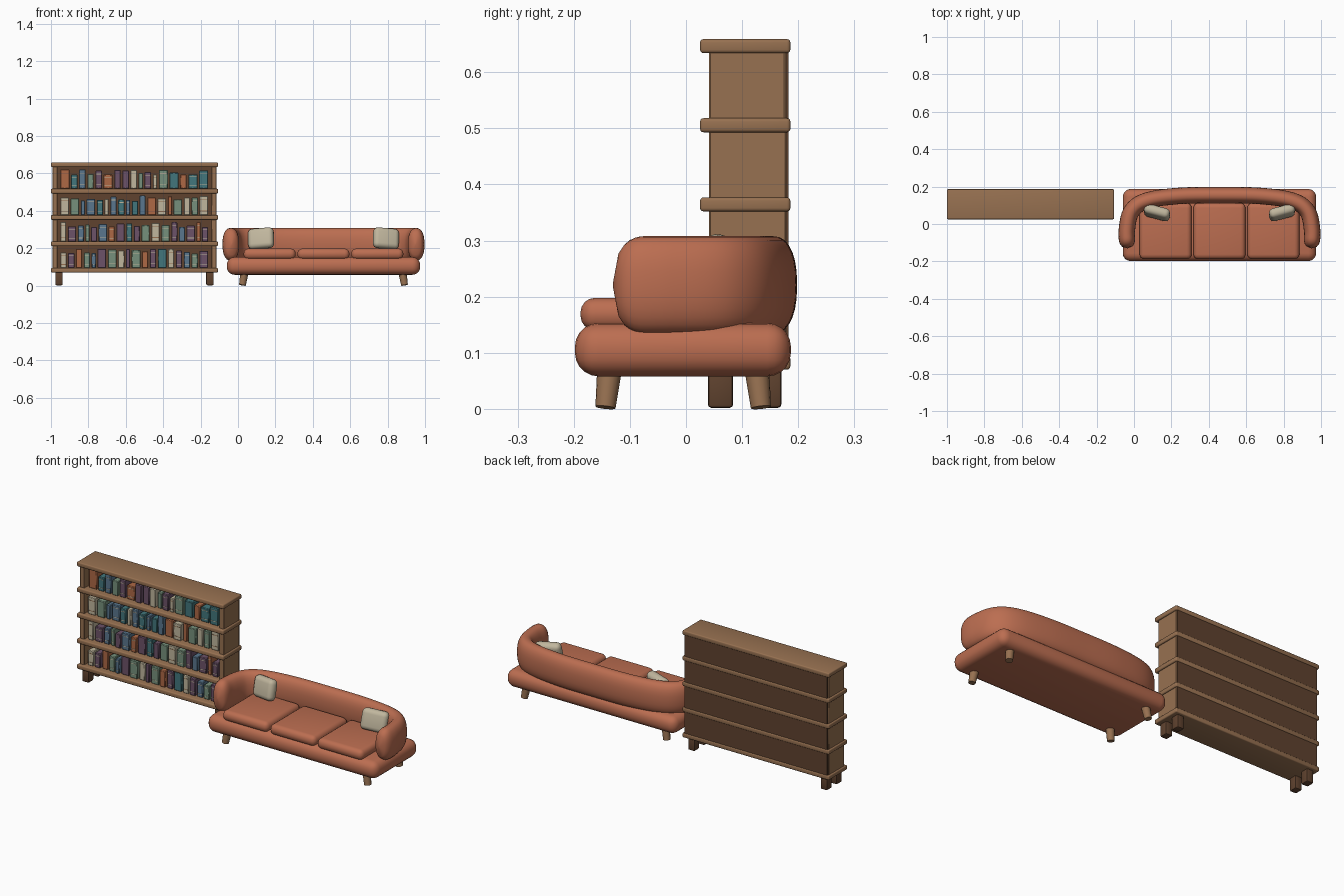
import bpy, bmesh, math, random
from mathutils import Vector, Matrix, Euler

random.seed(4)
default = bpy.data.objects.get("Cube")
if default:
    bpy.data.objects.remove(default)


def material(name, r, g, b):
    m = bpy.data.materials.new(name)
    m.use_nodes = True
    m.diffuse_color = (r, g, b, 1)
    m.node_tree.nodes["Principled BSDF"].inputs["Base Color"].default_value = (r, g, b, 1)
    return m


TERRACOTTA = material("terracotta fabric", 0.5, 0.155, 0.082)
WOOD = material("wood", 0.31, 0.165, 0.082)
DARK = material("dark wood", 0.115, 0.055, 0.028)
CREAM = material("cream", 0.53, 0.47, 0.34)
BOOKS = {
    "c": CREAM,
    "o": material("book orange", 0.42, 0.14, 0.06),
    "t": material("book teal", 0.055, 0.18, 0.2),
    "g": material("book green", 0.18, 0.28, 0.2),
    "b": material("book blue", 0.1, 0.18, 0.27),
    "p": material("book purple", 0.15, 0.085, 0.14),
}


def finish(bm, name, mat, angle=40):
    bmesh.ops.recalc_face_normals(bm, faces=bm.faces)
    mesh = bpy.data.meshes.new(name)
    bm.to_mesh(mesh)
    bm.free()
    mesh.shade_smooth()
    mesh.set_sharp_from_angle(angle=math.radians(angle))
    mesh.materials.append(mat)
    ob = bpy.data.objects.new(name, mesh)
    bpy.context.collection.objects.link(ob)
    return ob


def box(name, mat, low, high, bevel=0.0, segments=3):
    """Box between two corners, with rounded edges; origin at its centre."""
    low, high = Vector(low), Vector(high)
    bm = bmesh.new()
    bmesh.ops.create_cube(bm, size=1)
    bmesh.ops.scale(bm, vec=high - low, verts=bm.verts)
    if bevel:
        bmesh.ops.bevel(bm, geom=bm.edges[:], offset=bevel, segments=segments,
                        profile=0.5, affect='EDGES', clamp_overlap=True)
    ob = finish(bm, name, mat)
    ob.location = (low + high) / 2
    return ob


# ---------- Bookcase ----------
LEFT, RIGHT = -1.0, -0.107
SHELF, STEP, BOTTOM = 0.025, 0.141, 0.07
for i in range(5):
    z = BOTTOM + STEP * i
    box(f"shelf_{i}", WOOD, (LEFT, 0.025, z), (RIGHT, 0.186, z + SHELF), 0.006)
for side, x in (("right", LEFT + 0.008), ("left", RIGHT - 0.036)):
    box(f"side_panel_{side}", WOOD, (x, 0.041, BOTTOM + 0.01), (x + 0.028, 0.178, 0.65), 0.003, 1)
box("back_panel", DARK, (LEFT + 0.012, 0.172, BOTTOM + 0.01), (RIGHT - 0.012, 0.183, 0.65))
for x in (-0.977, -0.17):
    for y in (0.039, 0.125):
        box("bookcase_foot", DARK, (x, y, 0.002), (x + 0.04, y + 0.045, BOTTOM + 0.005), 0.006, 2)

# Books: colour letter, then thin, medium or thick (S, M, L)
WIDTH = {"S": 1.0, "M": 1.5, "L": 2.1}
ROWS = [
    "cM pM oM gM bS pL gL cM pS gL oM pM tL cM pM bM gM pL",
    "cM pL bM gS pM bL oM pL tM pM gL cL gL pM bM pL oS pM",
    "cL gL bS bL tM cS bM tM bS tM bM oL cL oS gL cM gM cL",
    "oL tM bM gM pM oL pM pM cM gS pM cS gL tL oM tL tL",
]
START, END, GAP = -0.95, -0.16, 0.009
for r, row in enumerate(ROWS):
    books = row.split()
    unit = (END - START - GAP * (len(books) - 1)) / sum(WIDTH[b[1]] for b in books)
    x, z = START, BOTTOM + SHELF + STEP * r
    for b in books:
        w, h = WIDTH[b[1]] * unit, random.uniform(0.075, 0.104)
        front = random.uniform(0.05, 0.06)
        box("book", BOOKS[b[0]], (x, front, z), (x + w, 0.16, z + h), 0.003, 1)
        # Spine bands
        if random.random() < 0.5:
            band = WOOD if b[0] == "c" else CREAM
            for f in (0.2, 0.8):
                box("spine_band", band, (x + 0.003, front - 0.001, z + h * f),
                    (x + w - 0.003, front + 0.002, z + h * f + 0.003))
        x += w + GAP

# ---------- Sofa ----------
MID = 0.457
box("sofa_base", TERRACOTTA, (-0.06, -0.198, 0.058), (0.974, 0.187, 0.153), 0.042, 5)
for i in (-1, 0, 1):
    c = MID + i * 0.288
    box("seat_cushion", TERRACOTTA, (c - 0.139, -0.188, 0.14), (c + 0.139, 0.112, 0.198), 0.026, 4)


def spline(points, steps):
    """Smooth path through the points."""
    p = [points[0] * 2 - points[1]] + points + [points[-1] * 2 - points[-2]]
    out = []
    for a, b, c, d in zip(p, p[1:], p[2:], p[3:]):
        for k in range(steps):
            t = k / steps
            out.append(0.5 * (2 * b + (c - a) * t + (2 * a - 5 * b + 4 * c - d) * t * t
                              + (3 * b - a - 3 * c + d) * t ** 3))
    return out + [points[-1]]


def wrap_back():
    """Rounded back and arms: an oval section swept along a U, domed at the ends."""
    half = [Vector(v) for v in ((-0.034, -0.13), (-0.038, -0.03), (-0.012, 0.07),
                                (0.07, 0.125), (0.24, 0.15))]
    mirror = [Vector((2 * MID - v.x, v.y)) for v in reversed(half)]
    path = spline(half + [Vector((MID, 0.154))] + mirror, 10)
    lengths = [0.0]
    for a, b in zip(path, path[1:]):
        lengths.append(lengths[-1] + (b - a).length)
    sides, dome = 28, 0.06
    bm = bmesh.new()
    rings = []
    for i, p in enumerate(path):
        tangent = (path[min(i + 1, len(path) - 1)] - path[max(i - 1, 0)]).normalized()
        normal = Vector((-tangent.y, tangent.x))
        t = min(1, min(lengths[i], lengths[-1] - lengths[i]) / dome)
        s = max(0.05, (1 - (1 - t) ** 2.4) ** (1 / 2.4))
        ring = []
        for k in range(sides):
            a = math.tau * k / sides
            u = math.copysign(abs(math.cos(a)) ** 0.85, math.cos(a)) * 0.044 * s
            v = math.copysign(abs(math.sin(a)) ** 0.85, math.sin(a)) * 0.087 * s
            ring.append(bm.verts.new((p.x + normal.x * u, p.y + normal.y * u, 0.221 + v)))
        rings.append(ring)
    for a, b in zip(rings, rings[1:]):
        for k in range(sides):
            n = (k + 1) % sides
            bm.faces.new((a[k], a[n], b[n], b[k]))
    bm.faces.new(rings[0])
    bm.faces.new(rings[-1])
    return finish(bm, "sofa_back_and_arms", TERRACOTTA, 60)


wrap_back()

# Throw pillows, turned and leaning against the back
for side in (-1, 1):
    c = MID + side * 0.334
    pillow = box("throw_pillow", CREAM, (c - 0.07, 0.034, 0.196), (c + 0.07, 0.088, 0.308), 0.024, 4)
    pillow.rotation_euler = Euler((math.radians(-14), math.radians(5 * side), math.radians(15 * side)))

# Splayed tapered legs
for sx in (-1, 1):
    for y, sy in ((-0.14, -1), (0.13, 1)):
        bm = bmesh.new()
        bmesh.ops.create_cone(bm, cap_ends=True, segments=16, radius1=0.018, radius2=0.022, depth=0.068)
        leg = finish(bm, "sofa_leg", WOOD)
        leg.location = (MID + sx * 0.428, y, 0.036)
        leg.rotation_euler = (math.radians(6 * sy), math.radians(-9 * sx), 0)
